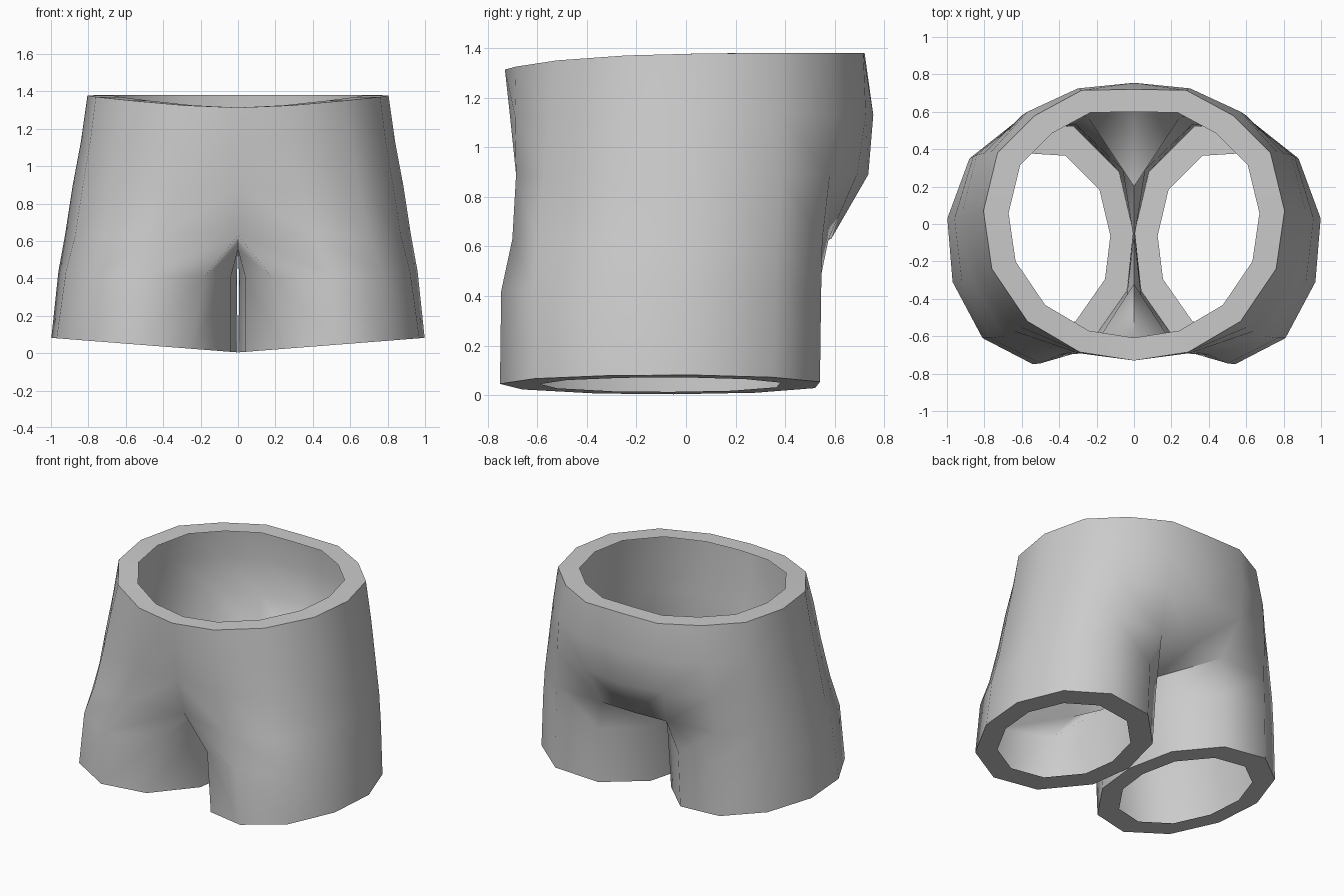
import bpy

if "Cube" in bpy.data.objects:
    bpy.data.objects.remove(bpy.data.objects["Cube"])

# Right half of the garment; columns run front centre -> side -> back centre
waist = [(0, -.73, 1.313), (.29, -.685, 1.325), (.57, -.52, 1.35), (.76, -.24, 1.37), (.805, .07, 1.378),
         (.73, .38, 1.38), (.53, .58, 1.38), (.28, .715, 1.38), (0, .72, 1.38)]
hip = [(0, -.71), (.30, -.69), (.61, -.55), (.79, -.26), (.84, .06), (.77, .38), (.57, .60), (.30, .725), (0, .755)]
seat = [(0, -.675), (.33, -.685), (.65, -.57), (.83, -.28), (.885, .05), (.80, .38), (.60, .58), (.30, .69), (0, .735)]
fork = [(0, -.60), (.40, -.70), (.70, -.60), (.87, -.30), (.925, .04), (.84, .37), (.62, .55), (.25, .575), (0, .585)]
crotch = [(0, .20, .56), (0, -.05, .55), (0, -.32, .555)]        # back to front under the body
# Leg loop: front inner, around the outside, back, then the inner thigh
thigh = [(.18, -.60), (.50, -.745), (.77, -.61), (.92, -.31), (.96, .03), (.86, .36), (.63, .545), (.31, .53),
         (.06, .29), (.006, -.05), (.04, -.40)]
hem = [(.25, -.66), (.54, -.75), (.81, -.61), (.97, -.31), (.998, .03), (.88, .35), (.64, .54), (.32, .52),
       (.08, .28), (.002, -.05), (.04, -.36)]

verts, faces = [], []


def add(points, height=None):
    """Append a row of points and return their indices."""
    start = len(verts)
    for p in points:
        verts.append((p[0], p[1], p[2] if height is None else height(p[0])))
    return list(range(start, len(verts)))


def bridge(upper, lower, closed=False):
    n = len(upper)
    for i in range(n if closed else n - 1):
        j = (i + 1) % n
        faces.append((upper[i], lower[i], lower[j], upper[j]))


def hem_height(x):
    return .004 + .078 * x


# Upper body
w = add(waist)
h = add(hip, lambda x: 1.13)
s = add(seat, lambda x: .89)
f = add(fork, lambda x: .63)
c = add(crotch)
for a, b in ((w, h), (h, s), (s, f)):
    bridge(a, b)

# Leg
t = add(thigh, lambda x: .40 + .04 * x)
b = add(hem, hem_height)
bridge(f[:8], t[:8])
faces.append((f[7], t[7], t[8], c[0]))
faces.append((f[7], c[0], f[8]))                                  # fold beneath the seat
bridge(c, t[8:])
faces.append((c[2], t[10], t[0], f[0]))
bridge(t, b, True)

# Flat rims around the waist and leg openings
waist_inner = add([(x * .833, y * .833, z) for x, y, z in waist])
bridge(waist_inner, w)
hem_inner = add([(.5 + (x - .5) * .75, -.1 + (y + .1) * .75) for x, y in hem], hem_height)
bridge(b, hem_inner, True)

mesh = bpy.data.meshes.new("shorts")
mesh.from_pydata(verts, [], faces)
shorts = bpy.data.objects.new("shorts", mesh)
bpy.context.collection.objects.link(shorts)

grey = bpy.data.materials.new("grey_cloth")
grey.diffuse_color = (.6, .6, .6, 1)
grey.use_nodes = True
grey.node_tree.nodes["Principled BSDF"].inputs["Base Color"].default_value = grey.diffuse_color
mesh.materials.append(grey)

# Mirror to the left side
mirror = shorts.modifiers.new("mirror", 'MIRROR')
mirror.merge_threshold = .0005

bpy.context.view_layer.objects.active = shorts
shorts.select_set(True)
bpy.ops.object.modifier_apply(modifier="mirror")
bpy.ops.object.shade_smooth_by_angle(angle=1.22)
